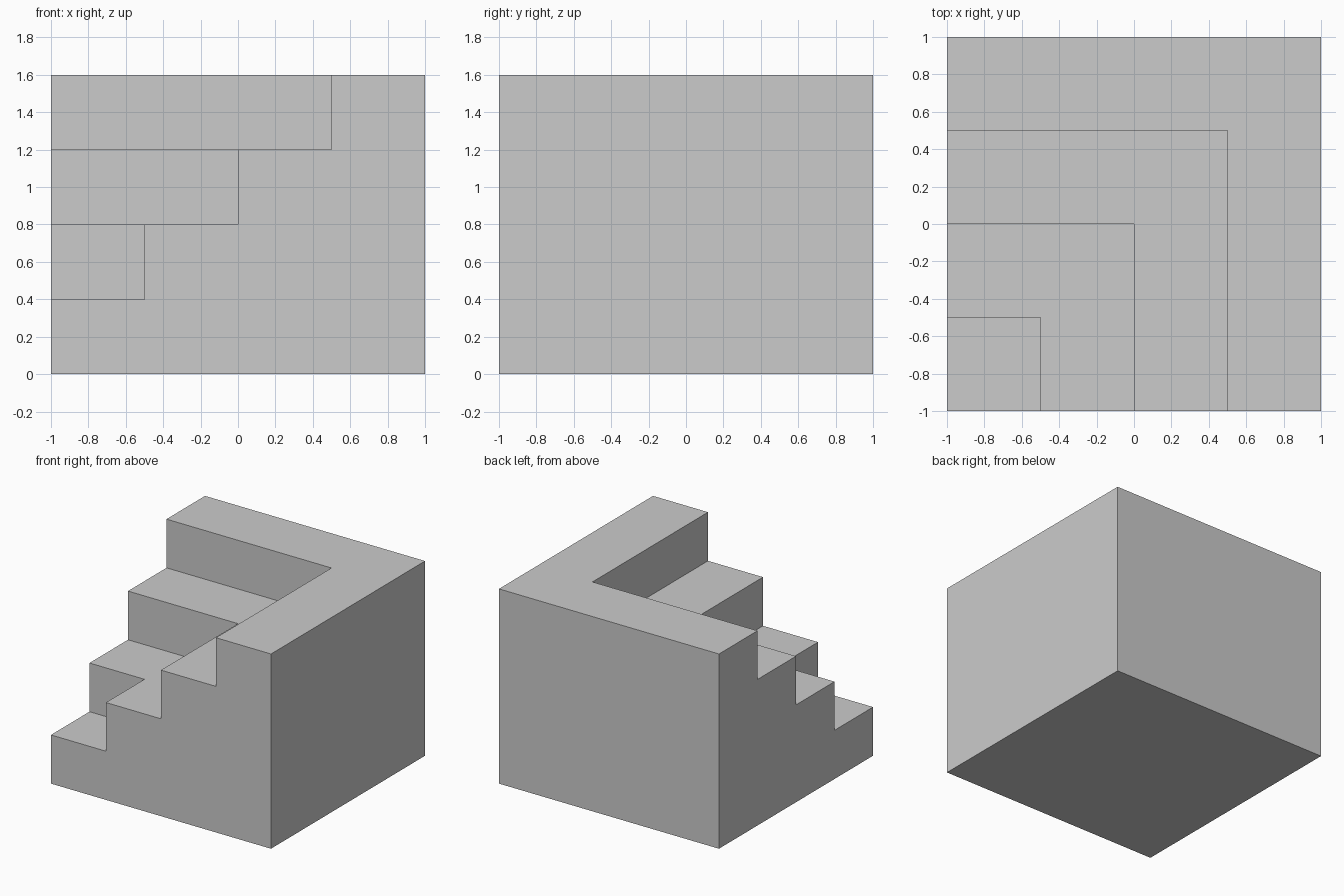
import bpy, bmesh

if "Cube" in bpy.data.objects:
    bpy.data.objects.remove(bpy.data.objects["Cube"])

STEPS, RUN, RISE = 4, 0.5, 0.4
edge = [-1 + RUN * i for i in range(STEPS + 1)]
top = [RISE * (i + 1) for i in range(STEPS)]
bm = bmesh.new()


def face(points):
    bm.faces.new([bm.verts.new(p) for p in points])


def mirrored_face(points):
    # The corner stair is symmetric about the x = y diagonal
    face(points)
    face([(y, x, z) for x, y, z in reversed(points)])


# Treads: a square at the bottom, then L shapes wrapping around it
for i, z in enumerate(top):
    a, b = edge[i], edge[i + 1]
    outline = [(a, -1), (b, -1), (b, b), (-1, b)]
    if i:
        outline += [(-1, a), (a, a)]
    face([(x, y, z) for x, y in outline])

# Risers between treads
for e, z0, z1 in zip(edge[1:], top, top[1:]):
    mirrored_face([(e, -1, z0), (e, e, z0), (e, e, z1), (e, -1, z1)])

# Tall right and back walls
mirrored_face([(1, -1, 0), (1, 1, 0), (1, 1, top[-1]), (1, -1, top[-1])])

# Stepped front and left walls
profile = [(1, -1, 0), (-1, -1, 0)]
for i, z in enumerate(top):
    profile += [(edge[i], -1, z), (edge[i + 1], -1, z)]
mirrored_face(profile)

# Base
face([(-1, -1, 0), (-1, 1, 0), (1, 1, 0), (1, -1, 0)])

# Weld into one closed solid
bmesh.ops.remove_doubles(bm, verts=bm.verts[:], dist=1e-4)
bmesh.ops.recalc_face_normals(bm, faces=bm.faces[:])
mesh = bpy.data.meshes.new("corner_stairs")
bm.to_mesh(mesh)
bm.free()
stairs = bpy.data.objects.new("corner_stairs", mesh)
bpy.context.collection.objects.link(stairs)
